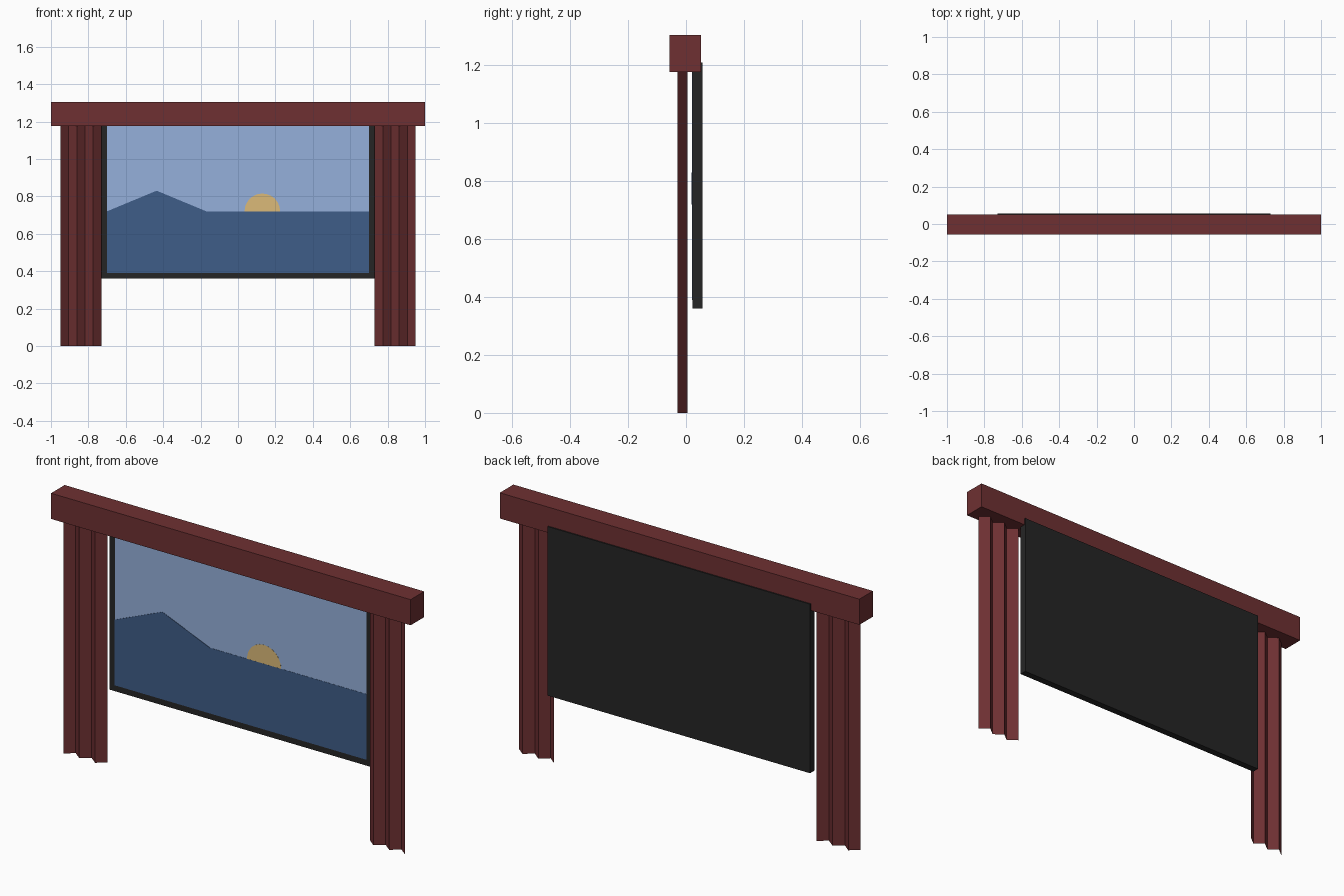
import bpy, bmesh, math

if "Cube" in bpy.data.objects:
    bpy.data.objects.remove(bpy.data.objects["Cube"])


def material(name, rgb):
    """Flat colour given as 0-255 sRGB, stored as linear."""
    m = bpy.data.materials.new(name)
    lin = [((c / 255 + 0.055) / 1.055) ** 2.4 for c in rgb]
    m.diffuse_color = (*lin, 1)
    m.use_nodes = True
    m.node_tree.nodes["Principled BSDF"].inputs["Base Color"].default_value = m.diffuse_color
    return m


def finish(name, bm, mat):
    mesh = bpy.data.meshes.new(name)
    bm.to_mesh(mesh)
    bm.free()
    mesh.materials.append(mat)
    ob = bpy.data.objects.new(name, mesh)
    bpy.context.collection.objects.link(ob)
    return ob


def box(name, lo, hi, mat):
    bm = bmesh.new()
    bmesh.ops.create_cube(bm, size=1)
    for v in bm.verts:
        v.co = [lo[i] if v.co[i] < 0 else hi[i] for i in range(3)]
    return finish(name, bm, mat)


def plate(name, outline, front, mat):
    """Thin plate from an x-z outline, reaching back into the screen."""
    bm = bmesh.new()
    face = bm.faces.new([bm.verts.new((x, front, z)) for x, z in outline])
    new = bmesh.ops.extrude_face_region(bm, geom=[face])["geom"]
    for v in new:
        if isinstance(v, bmesh.types.BMVert):
            v.co.y = 0.0235
    bmesh.ops.recalc_face_normals(bm, faces=bm.faces)
    return finish(name, bm, mat)


def curtain(name, side, mat):
    """Open zigzag sheet, five folds, hanging from the valance."""
    bm = bmesh.new()
    pairs = []
    for i in range(6):
        x = side * (0.95 - 0.044 * i)
        y = 0.005 if i % 2 else -0.03
        pairs.append([bm.verts.new((x, y, z)) for z in (0, 1.19)])
    for a, b in zip(pairs, pairs[1:]):
        quad = [a[0], b[0], b[1], a[1]]
        bm.faces.new(quad if side < 0 else quad[::-1])
    return finish(name, bm, mat)


red = material("dark red cloth", (110, 48, 50))
black = material("frame black", (37, 37, 37))
sky = material("sky blue", (149, 176, 219))
sea = material("deep blue", (63, 93, 136))
gold = material("sun gold", (219, 186, 121))

# Valance and curtains
box("valance", (-1, -0.057, 1.176), (1, 0.051, 1.305), red)
curtain("left_curtain", -1, red)
curtain("right_curtain", 1, red)

# Screen body
box("screen_frame", (-0.73, 0.022, 0.36), (0.73, 0.057, 1.21), black)

# Picture layers on the screen front
plate("sky_panel", [(-0.7, 0.39), (0.7, 0.39), (0.7, 1.18), (-0.7, 1.18)], 0.0215, sky)
arc = [math.pi * i / 12 for i in range(13)]
plate("setting_sun", [(0.13 + 0.095 * math.cos(a), 0.72 + 0.095 * math.sin(a)) for a in arc],
      0.0208, gold)
plate("sea_panel", [(-0.7, 0.39), (0.7, 0.39), (0.7, 0.72), (-0.7, 0.72)], 0.0205, sea)
plate("mountain", [(-0.7, 0.72), (-0.17, 0.72), (-0.435, 0.83)], 0.0195, sea)
